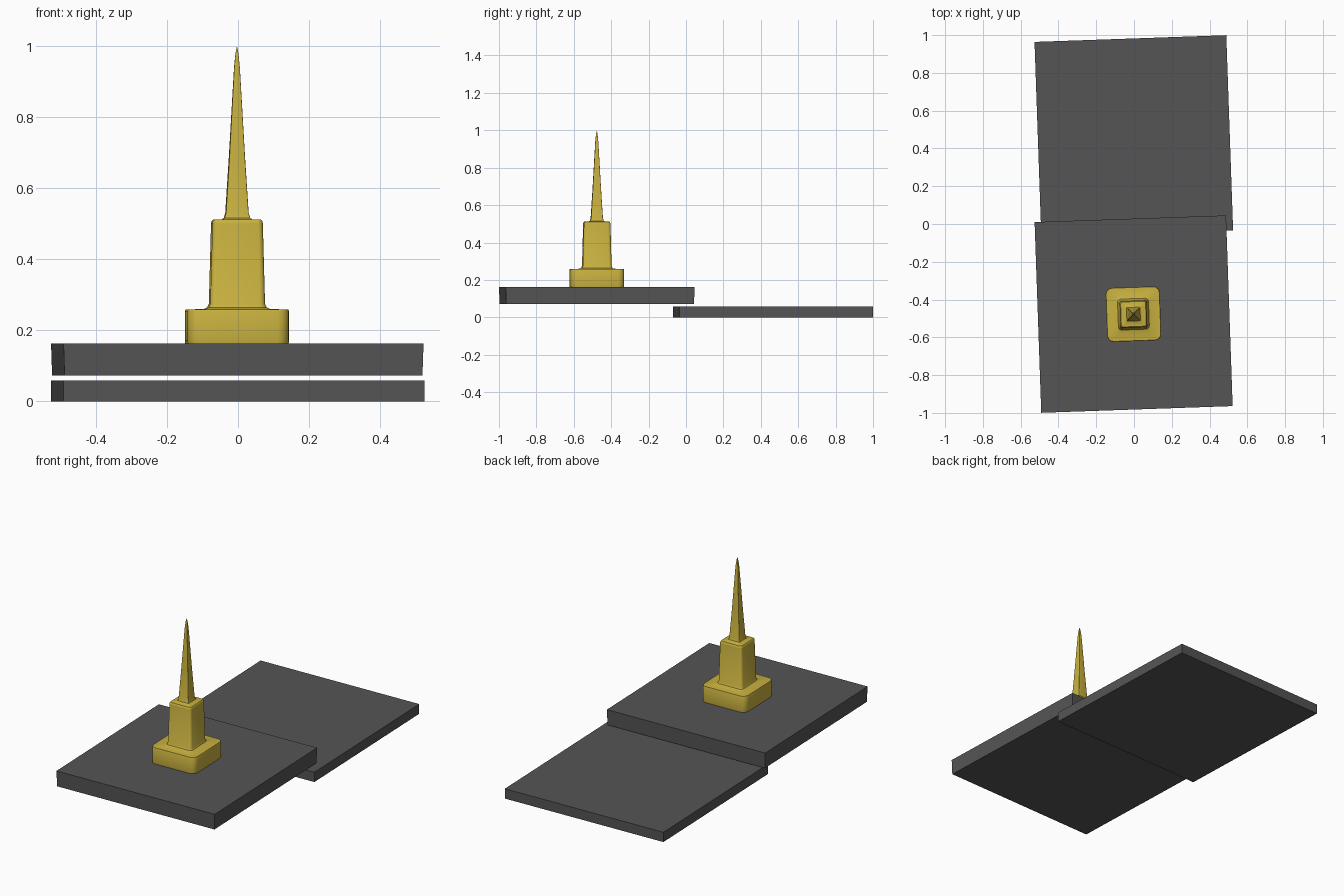
import bpy, bmesh
from math import sin, cos, pi, radians

if "Cube" in bpy.data.objects:
    bpy.data.objects.remove(bpy.data.objects["Cube"])

YAW = radians(2)


def material(name, color):
    m = bpy.data.materials.new(name)
    m.diffuse_color = color
    m.use_nodes = True
    m.node_tree.nodes["Principled BSDF"].inputs["Base Color"].default_value = m.diffuse_color
    return m


gold = material("gold", (0.58, 0.44, 0.05, 1))
dark = material("dark_grey", (0.09, 0.09, 0.09, 1))


def rounded_square(hx, hy, r, seg):
    """Outline of a rectangle, counter-clockwise, with rounded corners."""
    if seg == 0:
        return [(hx, hy), (-hx, hy), (-hx, -hy), (hx, -hy)]
    pts = []
    for k, (sx, sy) in enumerate([(1, 1), (-1, 1), (-1, -1), (1, -1)]):
        for i in range(seg + 1):
            a = (k + i / seg) * pi / 2
            pts.append((sx * (hx - r) + r * cos(a), sy * (hy - r) + r * sin(a)))
    return pts


def loft(name, levels, loc, mat, seg=0, smooth=False):
    """Skin stacked outlines; each level is (half x, half y, radius, z)."""
    bm = bmesh.new()
    rings = [[bm.verts.new((x, y, z)) for x, y in rounded_square(hx, hy, r, seg)]
             for hx, hy, r, z in levels]
    n = len(rings[0])
    for a, b in zip(rings, rings[1:]):
        for i in range(n):
            j = (i + 1) % n
            bm.faces.new((a[i], a[j], b[j], b[i]))
    bm.faces.new(rings[0][::-1])
    bm.faces.new(rings[-1])
    me = bpy.data.meshes.new(name)
    bm.to_mesh(me)
    bm.free()
    ob = bpy.data.objects.new(name, me)
    bpy.context.collection.objects.link(ob)
    ob.location = loc
    ob.rotation_euler.z = YAW
    me.materials.append(mat)
    if smooth:
        bpy.ops.object.select_all(action='DESELECT')
        ob.select_set(True)
        bpy.context.view_layer.objects.active = ob
        bpy.ops.object.shade_smooth_by_angle(angle=radians(30))
    return ob


# Two overlapping floor slabs, the front one raised
loft("rear_slab", [(0.508, 0.517, 0, 0), (0.508, 0.517, 0, 0.058)],
     (-0.001, 0.465, 0), dark)
loft("front_slab", [(0.504, 0.503, 0, 0.072), (0.507, 0.505, 0, 0.163)],
     (-0.002, -0.477, 0), dark)

# Stepped tower: plinth, shaft and needle spire in one continuous skin
profile = [
    (0.142, 0.034, 0.163), (0.143, 0.034, 0.170), (0.143, 0.034, 0.253),
    (0.141, 0.033, 0.258), (0.090, 0.022, 0.260),             # plinth
    (0.082, 0.018, 0.264), (0.077, 0.016, 0.274),
    (0.071, 0.014, 0.500), (0.070, 0.014, 0.506),
    (0.066, 0.012, 0.511), (0.042, 0.006, 0.512),             # shaft
    (0.036, 0.004, 0.516), (0.032, 0.003, 0.530),
    (0.022, 0.002, 0.690), (0.008, 0.001, 0.940),
    (0.004, 0.0005, 0.980), (0.0005, 0.0001, 0.997),          # spire
]
loft("tower", [(h, h, r, z) for h, r, z in profile],
     (-0.003, -0.477, 0), gold, seg=4, smooth=True)
